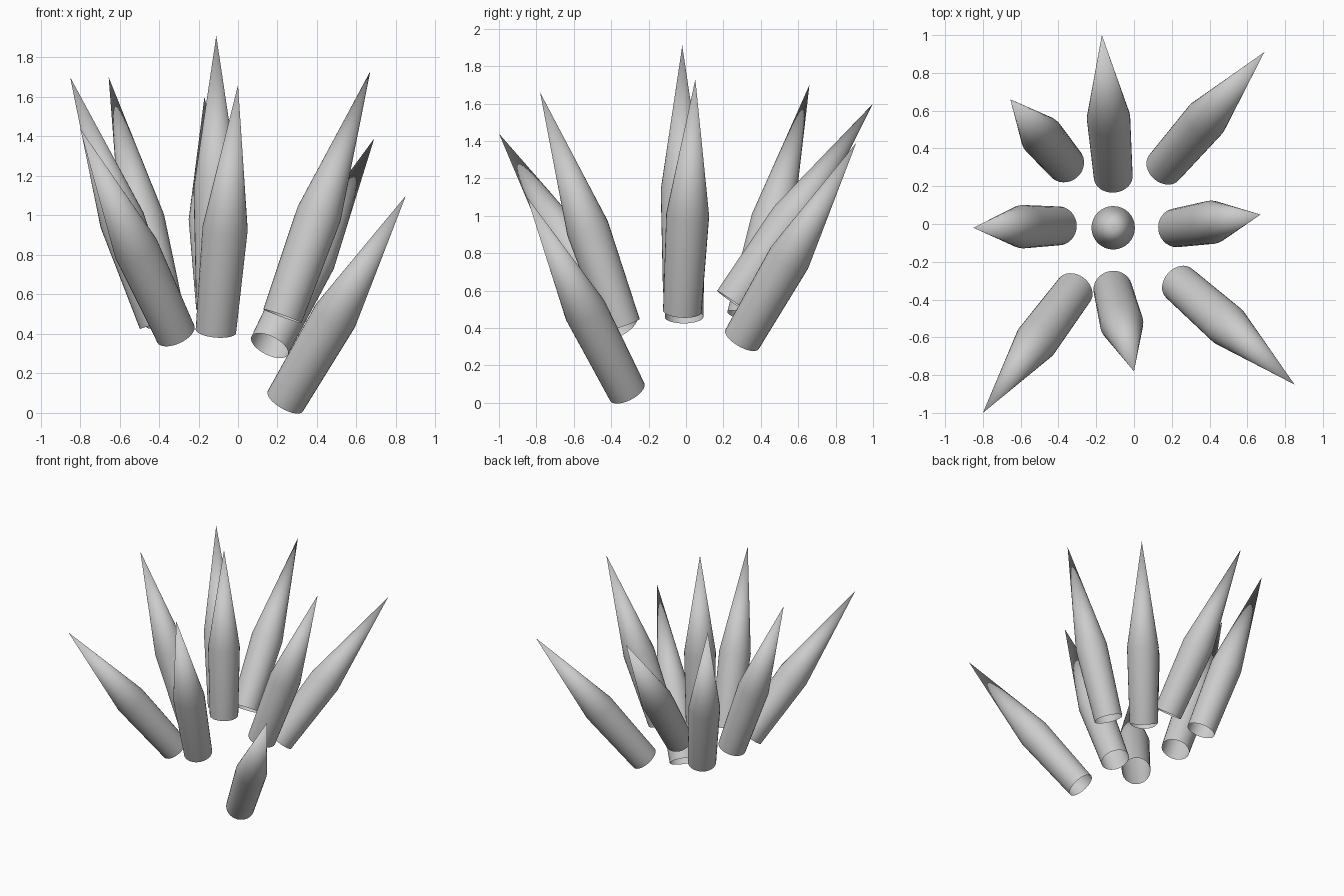
import bpy, bmesh, math
from mathutils import Vector

if "Cube" in bpy.data.objects:
    bpy.data.objects.remove(bpy.data.objects["Cube"])

SIDES = 32
LENGTH = 1.32
# (radius, height) of the base rim and the shoulder; the point closes the shape
PROFILE = [(0.103, 0.0), (0.115, 0.55)]


def spike_mesh():
    """Open-bottomed, slightly flared sleeve with a long pointed tip."""
    bm = bmesh.new()
    rings = [[bm.verts.new((r * math.cos(2 * math.pi * i / SIDES),
                            r * math.sin(2 * math.pi * i / SIDES), z))
              for i in range(SIDES)] for r, z in PROFILE]
    tip = bm.verts.new((0, 0, LENGTH))
    low, high = rings
    for i in range(SIDES):
        j = (i + 1) % SIDES
        bm.faces.new((low[i], low[j], high[j], high[i]))
        bm.faces.new((high[i], high[j], tip))
    for f in bm.faces:
        f.smooth = True
    mesh = bpy.data.meshes.new("spike")
    bm.to_mesh(mesh)
    bm.free()
    return mesh


# base centre and tip of every spike in the cluster
SPIKES = {
    "centre_spike": ((-0.11, -0.02, 0.59), (-0.11, -0.02, 1.91)),
    "back_spike": ((-0.11, 0.25, 0.54), (-0.17, 1.00, 1.60)),
    "back_right_spike": ((0.16, 0.30, 0.34), (0.69, 0.91, 1.39)),
    "right_spike": ((0.225, -0.02, 0.49), (0.67, 0.05, 1.73)),
    "front_right_spike": ((0.24, -0.315, 0.06), (0.85, -0.85, 1.10)),
    "front_spike": ((-0.112, -0.345, 0.415), (0.00, -0.78, 1.66)),
    "front_left_spike": ((-0.315, -0.35, 0.40), (-0.80, -1.00, 1.44)),
    "left_spike": ((-0.40, -0.01, 0.46), (-0.85, -0.02, 1.70)),
    "back_left_spike": ((-0.365, 0.32, 0.46), (-0.655, 0.66, 1.70)),
}

mesh = spike_mesh()
for name, (base, tip) in SPIKES.items():
    axis = Vector(tip) - Vector(base)
    ob = bpy.data.objects.new(name, mesh)
    ob.location = base
    ob.rotation_euler = axis.to_track_quat('Z', 'Y').to_euler()
    ob.scale.z = axis.length / LENGTH
    bpy.context.collection.objects.link(ob)
